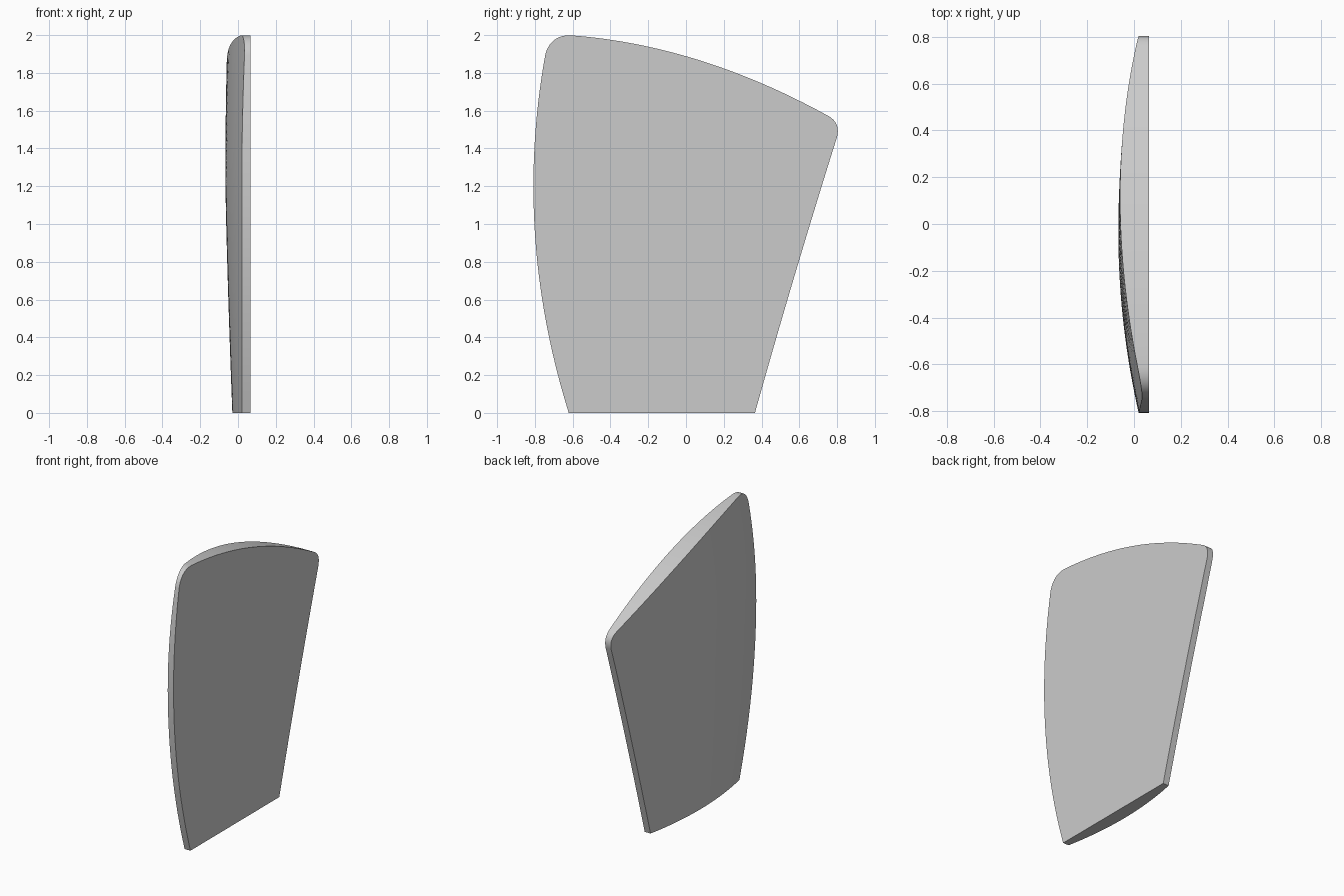
import bpy
import bmesh
from mathutils import Vector
from mathutils.geometry import interpolate_bezier

cube = bpy.data.objects.get("Cube")
if cube:
    bpy.data.objects.remove(cube, do_unlink=True)

FLAT_X = 0.065   # plane of the flat side
STEPS = 24       # samples along each long edge
RINGS = 20       # rings across the domed side


# Edge curves of the outline
def front_y(z):
    return -0.808 + 0.13 * (z - 1.2) ** 2


def back_y(z):
    return 0.365 + 0.28 * z + 0.012 * z * z


def top_z(y):
    s = y + 0.6
    return 1.998 - 0.078 * s - 0.175 * s * s


# Domed side: parabolic across, shallower toward the bottom
def dome_x(y, z):
    edge = 0.02 + 0.03 * max(0, z - 1.2) ** 2
    low = max(0, 1 - z / 1.25) ** 1.3
    crest = -0.067 + 0.037 * low + 0.02 * max(0, z - 1.25) ** 2
    a, b = front_y(z), back_y(z)
    v = (2 * y - a - b) / (b - a)
    return edge + (crest - edge) * (1 - v * v)


def span(a, b):
    return [a + (b - a) * i / STEPS for i in range(STEPS + 1)]


def corner(p, h1, h2, q):
    pts = interpolate_bezier(Vector(p), Vector(h1), Vector(h2), Vector(q), 12)
    return [(v[0], v[1]) for v in pts[1:-1]]


# Outline in (y, z), walked around from the lower front corner
front = [(front_y(z), z) for z in span(0, 1.89)]
top = [(y, top_z(y)) for y in span(-0.61, 0.74)]
back = [(back_y(z), z) for z in span(1.46, 0)]
base = [(y, 0) for y in span(back_y(0), front_y(0))][1:-1]
outline = (front
           + corner(front[-1], (-0.735, 1.95), (-0.69, 2.003), top[0]) + top
           + corner(top[-1], (0.79, 1.555), (0.814, 1.52), back[0]) + back
           + base)

bm = bmesh.new()
cy, cz = 0.0, 0.95


def ring(k, flat=False):
    verts = []
    for y, z in outline:
        y, z = cy + (y - cy) * k, cz + (z - cz) * k
        verts.append(bm.verts.new((FLAT_X if flat else dome_x(y, z), y, z)))
    return verts


def bridge(a, b):
    n = len(a)
    for i in range(n):
        j = (i + 1) % n
        bm.faces.new((a[i], a[j], b[j], b[i]))


# Flat side, rim, then rings closing over the domed side
flat_side = ring(1, flat=True)
bm.faces.new(flat_side)
previous = flat_side
for r in range(RINGS):
    current = ring(1 - r / RINGS)
    bridge(previous, current)
    previous = current
centre = bm.verts.new((dome_x(cy, cz), cy, cz))
for i, v in enumerate(previous):
    bm.faces.new((v, previous[(i + 1) % len(previous)], centre))
bmesh.ops.recalc_face_normals(bm, faces=bm.faces)

mesh = bpy.data.meshes.new("domed_panel")
bm.to_mesh(mesh)
bm.free()
panel = bpy.data.objects.new("domed_panel", mesh)
bpy.context.collection.objects.link(panel)

# Plain light grey finish
grey = bpy.data.materials.new("light_grey")
grey.use_nodes = True
colour = (0.6, 0.6, 0.6, 1)
grey.diffuse_color = colour
grey.node_tree.nodes["Principled BSDF"].inputs["Base Color"].default_value = colour
mesh.materials.append(grey)

bpy.ops.object.select_all(action="DESELECT")
panel.select_set(True)
bpy.context.view_layer.objects.active = panel
bpy.ops.object.shade_smooth_by_angle(angle=0.6)
